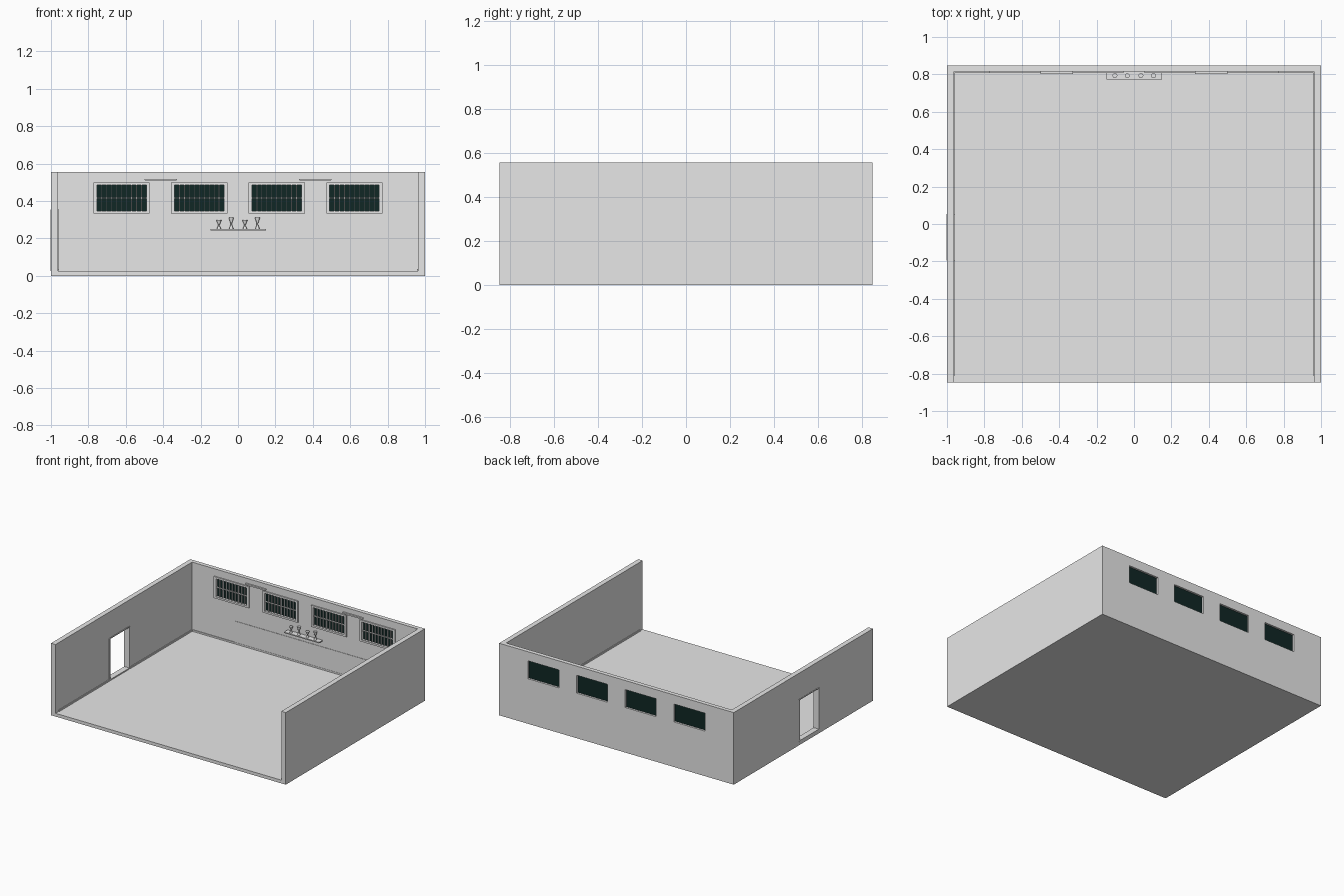
import bpy, bmesh, math
from mathutils import Vector

default = bpy.data.objects.get("Cube")
if default:
    bpy.data.objects.remove(default, do_unlink=True)


def material(name, colour):
    m = bpy.data.materials.new(name)
    m.use_nodes = True
    m.diffuse_color = (*colour, 1)
    m.node_tree.nodes["Principled BSDF"].inputs["Base Color"].default_value = (*colour, 1)
    return m


GREY = material("plain grey", (0.8, 0.8, 0.8))
GLASS = material("dark green glass", (0.005, 0.02, 0.018))


def box(name, x, y, z, mat=GREY):
    """Box from (min, max) pairs on each axis."""
    lo, hi = Vector((x[0], y[0], z[0])), Vector((x[1], y[1], z[1]))
    bm = bmesh.new()
    bmesh.ops.create_cube(bm, size=1)
    for v in bm.verts:
        v.co = Vector([(lo[i] + hi[i]) / 2 + v.co[i] * (hi[i] - lo[i]) for i in range(3)])
    return finish(name, bm, mat)


def finish(name, bm, mat):
    me = bpy.data.meshes.new(name)
    bm.to_mesh(me)
    bm.free()
    me.materials.append(mat)
    ob = bpy.data.objects.new(name, me)
    bpy.context.scene.collection.objects.link(ob)
    return ob


def cut(target, cutter):
    """Subtract the cutter, apply the result and discard the cutter."""
    cutter.hide_render = True
    mod = target.modifiers.new("cut", 'BOOLEAN')
    mod.operation = 'DIFFERENCE'
    mod.solver = 'EXACT'
    mod.object = cutter
    bpy.context.view_layer.objects.active = target
    bpy.ops.object.modifier_apply(modifier=mod.name)
    bpy.data.objects.remove(cutter, do_unlink=True)


def lathe(name, x, y, z, profile, sides=16):
    """Turn a (radius, height) profile around a vertical axis."""
    bm = bmesh.new()
    rings = [[bm.verts.new((x + r * math.cos(math.tau * i / sides),
                            y + r * math.sin(math.tau * i / sides), z + h))
              for i in range(sides)] for r, h in profile]
    for a, b in zip(rings, rings[1:]):
        for i in range(sides):
            j = (i + 1) % sides
            bm.faces.new((a[i], a[j], b[j], b[i]))
    bm.faces.new(rings[0][::-1])
    bm.faces.new(rings[-1])
    return finish(name, bm, GREY)


# Room shell: floor with back and side walls, open at the front and top
W, D, H = 1.0, 0.847, 0.555
IN_X, IN_Y, FLOOR = 0.962, 0.815, 0.025
shell = box("room_shell", (-W, W), (-D, D), (0, H))
cut(shell, box("cavity", (-IN_X, IN_X), (-1, IN_Y), (FLOOR, 1)))

# Doorway in the right wall, with jambs, head and threshold
DOOR_Y, DOOR_Z = (-0.19, 0.05), (0.03, 0.35)
cut(shell, box("door_cutter", (-1.1, -0.9), DOOR_Y, DOOR_Z))
door_x = (-W - 0.002, -IN_X + 0.004)
for side, y in zip(("front", "back"), DOOR_Y):
    box(f"door_jamb_{side}", door_x, (y - 0.004, y + 0.004), DOOR_Z)
box("door_head", door_x, DOOR_Y, (DOOR_Z[1] - 0.004, DOOR_Z[1] + 0.004))
box("door_threshold", door_x, DOOR_Y, (FLOOR, DOOR_Z[0] + 0.004))

# Four barred windows in the back wall
WIN_Z = (0.347, 0.485)
HALF = 0.132
for n, cx in enumerate((-0.622, -0.207, 0.207, 0.622), 1):
    wx = (cx - HALF, cx + HALF)
    cut(shell, box("window_cutter", wx, (0.7, 0.9), WIN_Z))
    box(f"window_{n}_glass", wx, (0.826, 0.832), WIN_Z, GLASS)
    fy = (0.806, 0.817)
    for side, s in (("right", -1), ("left", 1)):
        e = cx + s * HALF
        box(f"window_{n}_stile_{side}", sorted((e, e + s * 0.018)), fy,
            (WIN_Z[0] - 0.014, WIN_Z[1] + 0.014))
    box(f"window_{n}_bottom_rail", wx, fy, (WIN_Z[0] - 0.014, WIN_Z[0]))
    box(f"window_{n}_top_rail", wx, fy, (WIN_Z[1], WIN_Z[1] + 0.014))
    mid = sum(WIN_Z) / 2
    box(f"window_{n}_crossbar", wx, (0.812, 0.827), (mid - 0.0015, mid + 0.0015))
    bars = 10
    for i in range(1, bars):
        bx = wx[0] + 2 * HALF * i / bars
        box(f"window_{n}_bar_{i}", (bx - 0.0018, bx + 0.0018), (0.812, 0.827), WIN_Z)

# Skirting and low wall panelling
SKIRT = (FLOOR, FLOOR + 0.012)
box("skirting_back", (-IN_X, IN_X), (IN_Y - 0.005, IN_Y), SKIRT)
for side, s in (("right", -1), ("left", 1)):
    spans = [(-0.81, IN_Y)] if s > 0 else [(-0.81, DOOR_Y[0] - 0.004), (DOOR_Y[1] + 0.004, IN_Y)]
    for k, span in enumerate(spans, 1):
        box(f"skirting_{side}_{k}", sorted((s * IN_X, s * (IN_X - 0.005))), span, SKIRT)
box("back_panelling", (-0.6, 0.53), (IN_Y - 0.003, IN_Y), (FLOOR, 0.2))

# Wall lamps near the top of the back wall, tapering downwards
for side, s in (("right", -1), ("left", 1)):
    lamp = box(f"wall_lamp_{side}", (s * 0.413 - 0.088, s * 0.413 + 0.088),
               (0.803, IN_Y), (0.507, 0.518))
    for v in lamp.data.vertices:
        if v.co.z < 0.51:
            v.co.x += 0.006 if v.co.x < s * 0.413 else -0.006

# Shelf with four goblets
SHELF_TOP = 0.251
box("shelf", (-0.147, 0.15), (0.772, IN_Y), (0.243, SHELF_TOP))
goblet = [(0.011, 0), (0.011, 0.04), (0.004, 0.35), (0.004, 0.5), (0.012, 0.85), (0.013, 1)]
for n, (x, h) in enumerate(((-0.102, 0.047), (-0.036, 0.062), (0.037, 0.047), (0.104, 0.062)), 1):
    ob = lathe(f"goblet_{n}", x, 0.793, SHELF_TOP, [(r, t * h) for r, t in goblet])
    bpy.ops.object.select_all(action='DESELECT')
    ob.select_set(True)
    bpy.context.view_layer.objects.active = ob
    bpy.ops.object.shade_smooth_by_angle(angle=math.radians(35))
